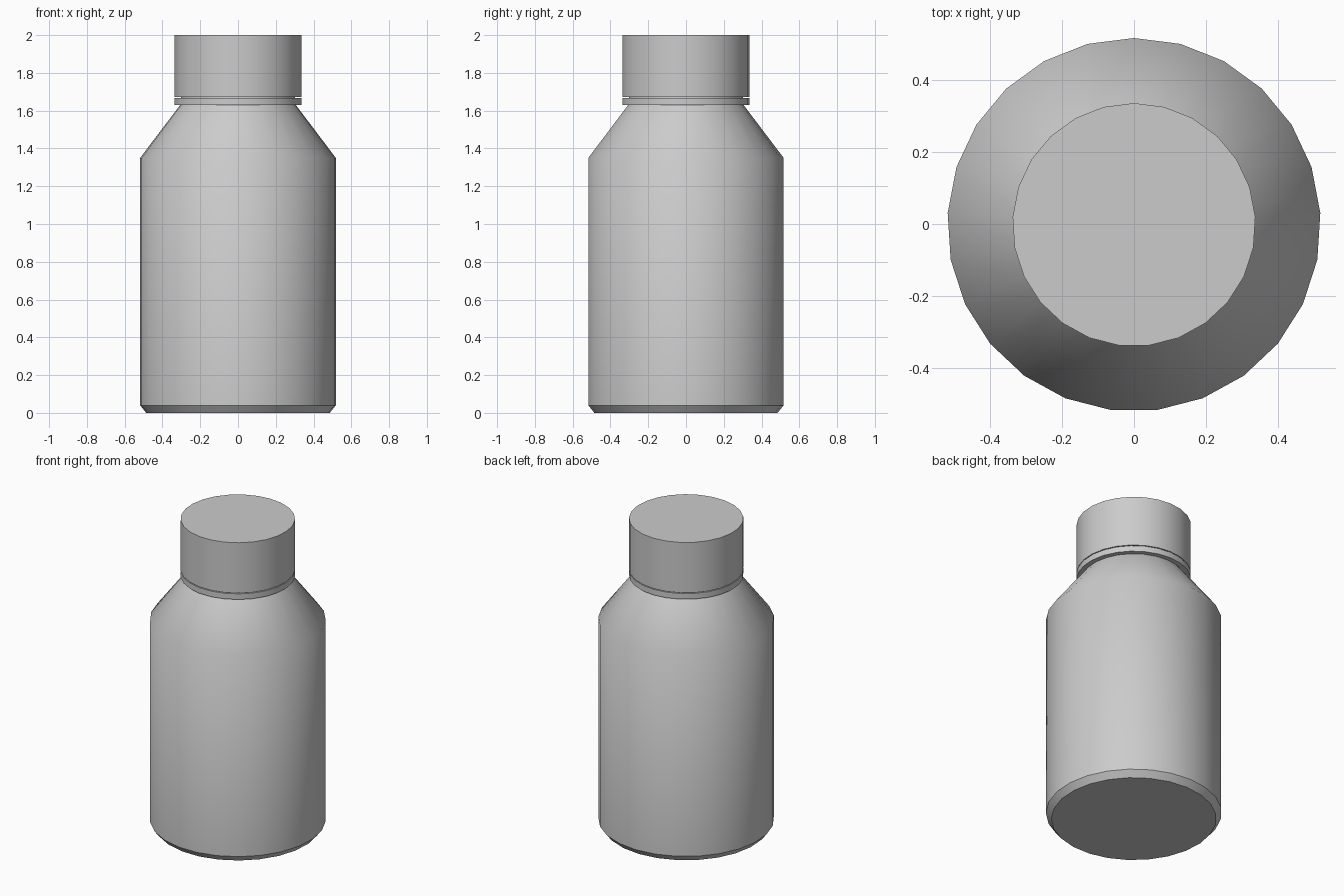
import bpy, bmesh, math

if "Cube" in bpy.data.objects:
    bpy.data.objects.remove(bpy.data.objects["Cube"])

SIDES = 25
OFFSET_Y = -0.002   # odd side count: recentre the outline


def lathe(name, profile, sharp_rings):
    """Revolve (radius, z) points into a capped solid; listed rings stay hard."""
    bm = bmesh.new()
    rings = []
    for r, z in profile:
        ring = []
        for i in range(SIDES):
            a = math.tau * i / SIDES
            ring.append(bm.verts.new((-r * math.sin(a), r * math.cos(a) + OFFSET_Y, z)))
        rings.append(ring)
    for low, high in zip(rings, rings[1:]):
        for i in range(SIDES):
            j = (i + 1) % SIDES
            bm.faces.new((low[i], low[j], high[j], high[i])).smooth = True
    bm.faces.new(rings[0][::-1])
    bm.faces.new(rings[-1])
    for k in sharp_rings:
        for i in range(SIDES):
            edge = bm.edges.get((rings[k][i], rings[k][(i + 1) % SIDES]))
            edge.smooth = False
    bmesh.ops.recalc_face_normals(bm, faces=bm.faces)
    mesh = bpy.data.meshes.new(name)
    bm.to_mesh(mesh)
    bm.free()
    obj = bpy.data.objects.new(name, mesh)
    bpy.context.collection.objects.link(obj)
    return obj


# Bottle: chamfered base, straight body, sloped shoulder, neck inside the cap
lathe("bottle_body",
      [(0.487, 0), (0.519, 0.04), (0.519, 1.35), (0.303, 1.635), (0.303, 1.70)],
      [0, 1, 3, 4])

# Tamper ring under the cap
lathe("seal_ring", [(0.338, 1.63), (0.338, 1.667)], [0, 1])

# Screw cap, with a hairline gap above the ring
lathe("cap", [(0.338, 1.672), (0.338, 2.0)], [0, 1])
